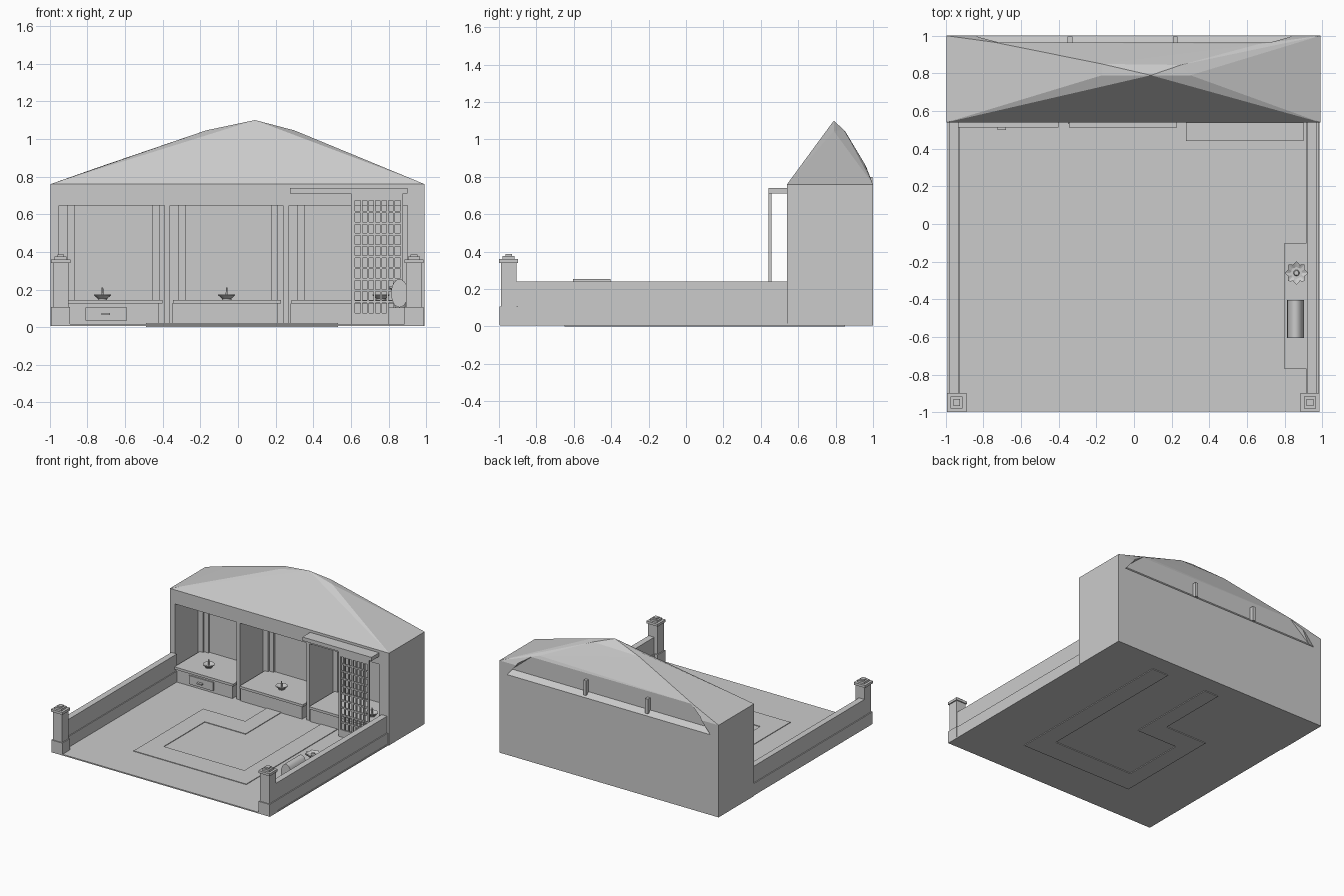
import bpy, bmesh, math
from mathutils import Vector

if "Cube" in bpy.data.objects:
    bpy.data.objects.remove(bpy.data.objects["Cube"])


def finish(name, bm):
    bmesh.ops.recalc_face_normals(bm, faces=bm.faces[:])
    me = bpy.data.meshes.new(name)
    bm.to_mesh(me)
    bm.free()
    ob = bpy.data.objects.new(name, me)
    bpy.context.collection.objects.link(ob)
    return ob


def add_box(bm, x0, x1, y0, y1, z0, z1):
    vs = bmesh.ops.create_cube(bm, size=1)['verts']
    for v in vs:
        v.co = Vector(((x0 + x1) / 2 + v.co.x * (x1 - x0),
                       (y0 + y1) / 2 + v.co.y * (y1 - y0),
                       (z0 + z1) / 2 + v.co.z * (z1 - z0)))


def boxes(name, *specs):
    bm = bmesh.new()
    for s in specs:
        add_box(bm, *s)
    return finish(name, bm)


def hull(name, pts):
    bm = bmesh.new()
    vs = [bm.verts.new(p) for p in pts]
    r = bmesh.ops.convex_hull(bm, input=vs)
    loose = [v for v in bm.verts if not v.link_faces]
    bmesh.ops.delete(bm, geom=loose, context='VERTS')
    return finish(name, bm)


def prism(name, pts, z0, z1):
    bm = bmesh.new()
    f = bm.faces.new([bm.verts.new((x, y, z0)) for x, y in pts])
    r = bmesh.ops.extrude_face_region(bm, geom=[f])
    for v in r['geom']:
        if isinstance(v, bmesh.types.BMVert):
            v.co.z = z1
    return finish(name, bm)


def lathe(name, prof, loc, n=16, wave=0.0, petals=8):
    bm = bmesh.new()
    rings = []
    for r, z, w in prof:
        rings.append([bm.verts.new((
            loc[0] + r * (1 + w * wave * math.cos(petals * 2 * math.pi * i / n)) * math.cos(2 * math.pi * i / n),
            loc[1] + r * (1 + w * wave * math.cos(petals * 2 * math.pi * i / n)) * math.sin(2 * math.pi * i / n),
            loc[2] + z)) for i in range(n)])
    for a, b in zip(rings, rings[1:]):
        for i in range(n):
            j = (i + 1) % n
            bm.faces.new((a[i], a[j], b[j], b[i]))
    bm.faces.new(rings[0])
    bm.faces.new(rings[-1])
    return finish(name, bm)


def cut(ob, cutter):
    m = ob.modifiers.new('cut', 'BOOLEAN')
    m.operation, m.solver, m.object = 'DIFFERENCE', 'EXACT', cutter
    bpy.context.view_layer.objects.active = ob
    bpy.ops.object.modifier_apply(modifier=m.name)


# courtyard floor and winding path
boxes('courtyard_floor', (-0.99, 0.985, -0.995, 0.56, 0.006, 0.016))
prism('path', [(-.11, .85), (-.11, .25), (-.49, .25), (-.49, -.65), (.53, -.65), (.53, .85),
               (.38, .85), (.38, -.46), (-.35, -.46), (-.35, .07), (.02, .07), (.02, .85)], 0.0, 0.021)

# building shell with three open bays
house = boxes('house_walls', (-0.995, 0.99, 0.54, 1.0, 0.006, 0.76))
bays = [(-0.95, -0.39), (-0.36, 0.24), (0.27, 0.90)]
cutters = []
for a, b in bays:
    c = boxes('bay_cutter', (a, b, 0.4, 0.87, 0.016, 0.645))
    cut(house, c)
    cutters.append(c)

# domed hip roof
roof = hull('roof', [(-.995, .54, .76), (.99, .54, .76), (-.995, 1, .76), (.99, 1, .76),
                     (-.17, .79, 1.045), (.30, .79, 1.045), (.09, .79, 1.10),
                     (-.17, .85, 1.045), (.25, .845, 1.05),
                     (-.74, .965, .85), (.66, .955, .87),
                     (-.74, .63, .845), (.66, .63, .865)])

# gutter recess cut along the back
gutter = hull('gutter_cutter', [(s * x, y, z) for s in (-1, 1) for x, y, z in
              [(.90, .965, .70), (.95, 1.05, .61), (.60, .965, .95), (.66, 1.05, .95)]])
cut(house, gutter)
cut(roof, gutter)
for c in cutters + [gutter]:
    bpy.data.objects.remove(c)
boxes('gutter_struts', *[(x - .012, x + .012, .96, .997, .68, .80) for x in (-.34, .22)])

# stepped corner posts and raised platforms inside the bays
for k, (a, b) in enumerate(bays):
    boxes('bay_posts', (a, a + .045, .84, .875, .016, .645), (a + .045, a + .085, .855, .875, .016, .645),
          (b - .03, b, .84, .875, .016, .645), (b - .065, b - .03, .855, .875, .016, .645))
    boxes('platform', (a + .01, b - .03, .53, .87, .012, .125),
          (a + .015, b - .012, .512, .87, .125, .145))
boxes('drawer', (-.81, -.59, .52, .54, .035, .105), (-.725, -.68, .50, .525, .064, .074))

# small oil bowls on the platforms
for x in (-.72, -.06, .76):
    lathe('oil_bowl', [(.024, 0, 0), (.026, .008, 0), (.045, .024, 0), (.045, .029, 0), (.037, .029, 0),
                       (.02, .018, 0), (.006, .018, 0), (.004, .065, 0)], (x, .65, .145))

# lattice screen with header shelf
cols, rows = 7, 10
x0, x1, z0, z1 = .622, .864, .075, .672
px, pz = (x1 - x0) / cols, (z1 - z0) / rows
bars = [(.60, x0, .44, .456, .012, .71), (x1, .877, .44, .456, .012, .71),
        (x0, x1, .44, .456, .012, z0), (x0, x1, .44, .456, z1, .71)]
bars += [(x0 + i * px - .005, x0 + i * px + .005, .441, .455, z0, z1) for i in range(1, cols)]
bars += [(x0, x1, .442, .454, z0 + j * pz - .006, z0 + j * pz + .006) for j in range(1, rows)]
boxes('lattice_screen', *bars)
boxes('screen_header', (.275, .90, .44, .55, .71, .74))

# side walls and gate posts
for s, off in ((-1, 0), (1, -.01)):
    def span(a, b):
        return tuple(sorted((s * a + off, s * b + off)))
    boxes('side_wall', (*span(.925, .99), -.95, .54, .012, .105),
          (*span(.932, .982), -.95, .54, .105, .24))
    cx, cy = s * .942 + off * .7, -.948
    boxes('gate_post', *[(cx - h, cx + h, cy - h, cy + h, a, b) for h, a, b in
          [(.05, .008, .108), (.042, .108, .34), (.051, .34, .36), (.032, .36, .376), (.018, .376, .387)]])

# low bench by the right wall with a bolster and a flower-shaped vase
boxes('wall_bench', (.80, .925, -.77, -.10, .012, .105))
bm = bmesh.new()
bmesh.ops.create_cone(bm, cap_ends=True, segments=20, radius1=.045, radius2=.045, depth=.2)
for v in bm.verts:
    x, y, z = v.co
    v.co = (.858 + x, -.505 + z, .18 + y * 1.67)
bolster = finish('bolster', bm)
lathe('flower_vase', [(.03, 0, 0), (.034, .04, 0), (.022, .075, 0), (.052, .10, 1), (.054, .11, 1),
                      (.03, .10, .5), (.016, .10, 0), (.012, .112, 0)], (.863, -.26, .105), 32, .14)

# smooth the round parts
bpy.ops.object.select_all(action='DESELECT')
for ob in bpy.data.objects:
    if ob.name.startswith(('oil_bowl', 'bolster')):
        ob.select_set(True)
        bpy.context.view_layer.objects.active = ob
bpy.ops.object.shade_smooth_by_angle(angle=math.radians(35))
